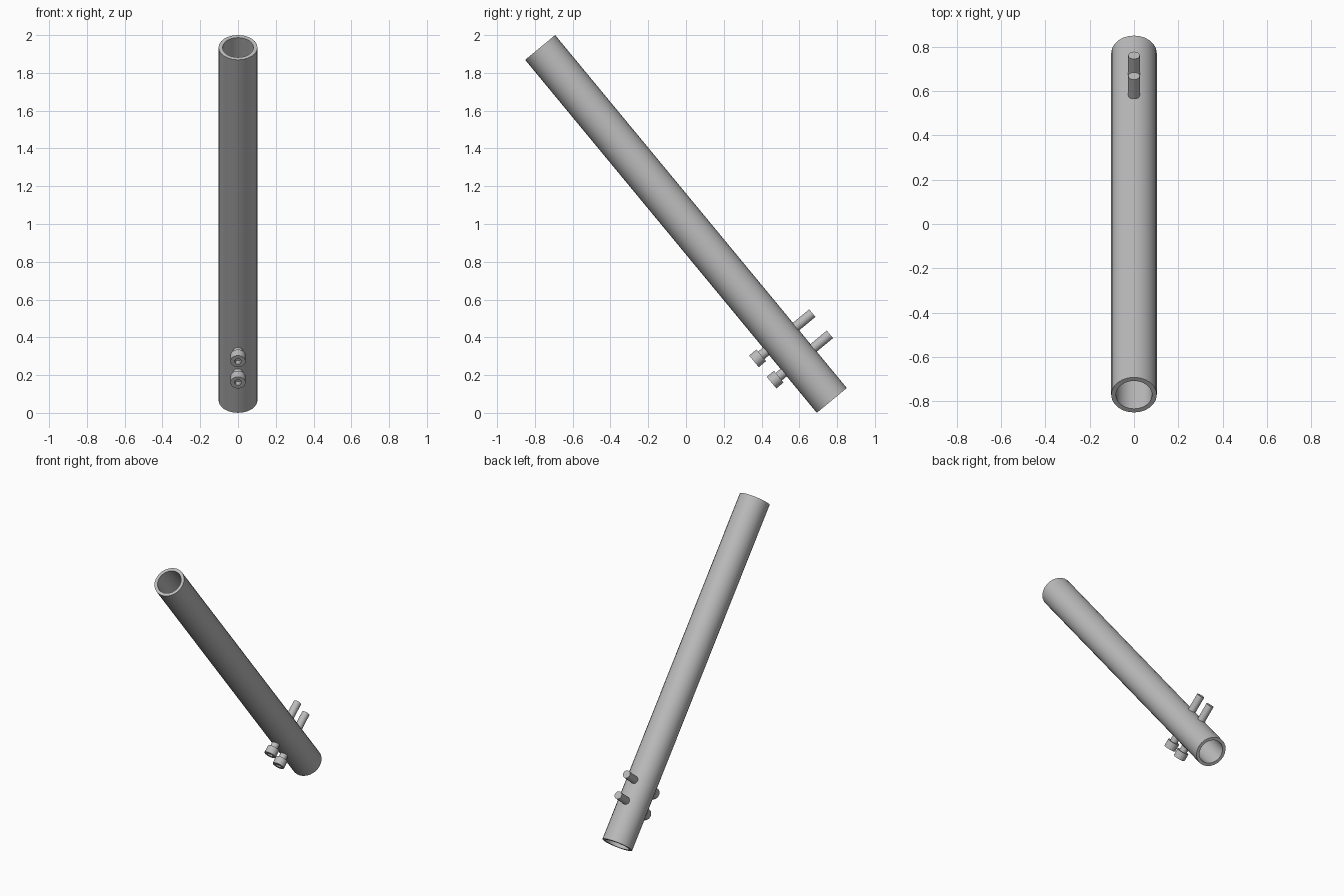
import bpy
import bmesh
from math import sin, cos, pi, radians
from mathutils import Matrix, Vector

cube = bpy.data.objects.get("Cube")
if cube:
    bpy.data.objects.remove(cube, do_unlink=True)

SEGMENTS = 24
TILT = Matrix.Translation((0, 0.772, 0.066)) @ Matrix.Rotation(radians(39.57), 4, "X")

steel = bpy.data.materials.new("grey steel")
steel.use_nodes = True
GREY = (0.5, 0.5, 0.5, 1)
steel.diffuse_color = GREY
steel.node_tree.nodes["Principled BSDF"].inputs["Base Color"].default_value = GREY


def ring_radius(radius, angle, hexagonal):
    """Distance from the axis to a circle or to a hexagon."""
    if not hexagonal:
        return radius
    return radius * cos(pi / 6) / cos(angle % (pi / 3) - pi / 6)


def lathe(name, profile, matrix, closed=False):
    """Revolve (radius, height, hexagonal) points around local z."""
    bm = bmesh.new()
    rings = []
    for radius, height, hexagonal in profile:
        ring = []
        for i in range(SEGMENTS):
            a = 2 * pi * i / SEGMENTS
            r = ring_radius(radius, a + 1e-6, hexagonal)
            ring.append(bm.verts.new((r * cos(a), r * sin(a), height)))
        rings.append(ring)
    pairs = list(zip(rings, rings[1:]))
    if closed:
        pairs.append((rings[-1], rings[0]))
    else:
        bm.faces.new(rings[0])
        bm.faces.new(rings[-1])
    for low, high in pairs:
        for i in range(SEGMENTS):
            j = (i + 1) % SEGMENTS
            bm.faces.new((low[i], low[j], high[j], high[i]))
    bmesh.ops.recalc_face_normals(bm, faces=bm.faces)
    mesh = bpy.data.meshes.new(name)
    bm.to_mesh(mesh)
    bm.free()
    mesh.materials.append(steel)
    obj = bpy.data.objects.new(name, mesh)
    bpy.context.collection.objects.link(obj)
    obj.matrix_world = matrix
    bpy.ops.object.select_all(action="DESELECT")
    obj.select_set(True)
    bpy.context.view_layer.objects.active = obj
    bpy.ops.object.shade_smooth_by_angle(angle=radians(30))
    return obj


# Hollow slanted tube
LENGTH, OUTER, INNER = 2.424, 0.103, 0.082
lathe("tube", [(OUTER, 0, False), (OUTER, LENGTH, False),
               (INNER, LENGTH, False), (INNER, 0, False)], TILT, closed=True)

# Two socket-head bolts through the lower end
SOCKET, SHANK, HEAD = 0.02, 0.026, 0.04
bolt_profile = [
    (SOCKET, 0.03, True), (SOCKET, 0, True),
    (HEAD, 0, False), (HEAD, 0.05, False),
    (SHANK, 0.05, False), (SHANK, 0.401, False),
]
for label, along in (("lower", 0.276), ("upper", 0.422)):
    place = Matrix.Translation(Vector((0, -0.186, along))) @ Matrix.Rotation(-pi / 2, 4, "X")
    lathe(label + "_bolt", bolt_profile, TILT @ place)
